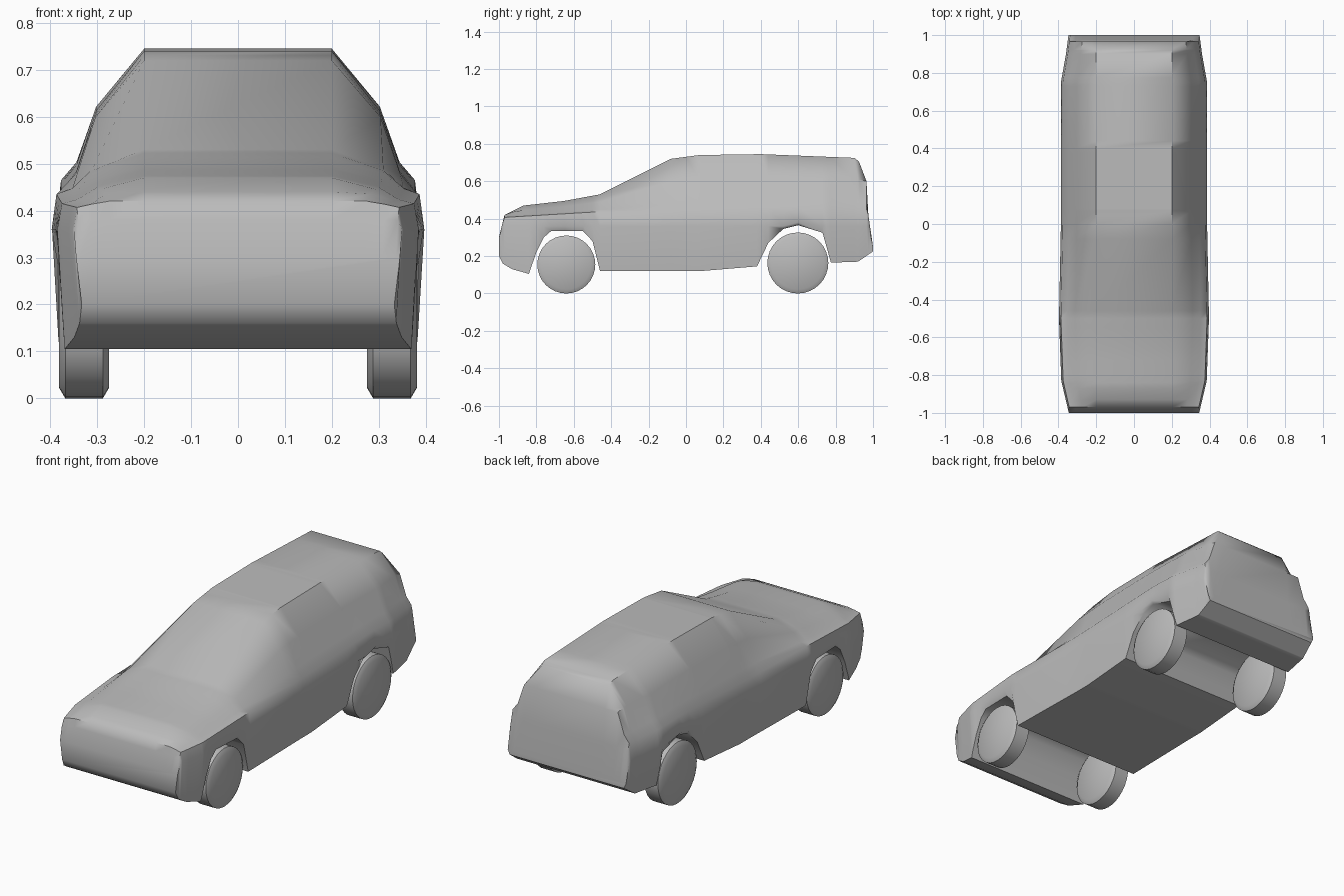
import bpy, bmesh, math

if "Cube" in bpy.data.objects:
    bpy.data.objects.remove(bpy.data.objects["Cube"])

grey = bpy.data.materials.new("plain grey")
grey.diffuse_color = (0.5, 0.5, 0.5, 1)
grey.use_nodes = True
grey.node_tree.nodes["Principled BSDF"].inputs["Base Color"].default_value = grey.diffuse_color

# Side-view outlines as (y, z) and plan half widths as (y, x)
ROOF = [(-1, .30), (-.97, .42), (-.87, .47), (-.65, .495), (-.46, .53), (-.08, .72), (.07, .74),
        (.4, .745), (.9, .725), (.925, .705), (.965, .60), (.975, .42), (1, .25)]
FLOOR = [(-1, .20), (-.98, .16), (-.93, .13), (-.84, .105), (-.80, .22), (-.76, .30), (-.72, .335),
         (-.55, .333), (-.50, .28), (-.46, .12), (.08, .12), (.38, .145), (.44, .27), (.52, .345),
         (.60, .365), (.73, .325), (.775, .165), (.92, .17), (1, .225)]
WIDTH = [(-1, .345), (-.83, .385), (-.5, .397), (0, .387), (.75, .387), (.9, .36), (1, .347)]
BELT = [(-1, .405), (-.5, .435), (0, .44), (.6, .465), (1, .45)]


def at(table, y):
    for (y0, a), (y1, b) in zip(table, table[1:]):
        if y <= y1:
            return a + (b - a) * (y - y0) / (y1 - y0)
    return table[-1][1]


def section(y):
    """Closed cross-section of the body, mirrored about x = 0."""
    top, low, w, belt = at(ROOF, y), at(FLOOR, y), at(WIDTH, y), at(BELT, y)
    full = at(ROOF, max(-.9, min(.9, y)))      # uncut height used at both ends
    rise, s = full - belt, w / .39
    half = [(.2, full), (.305 * s, belt + .57 * rise), (.347 * s, belt + .14 * rise),
            (.38 * s, belt), (w, max(.36, low + .015)), (.965 * w, low)]
    half = [(x, max(low, min(z, top))) for x, z in half]
    return [(x, y, z) for x, z in half] + [(-x, y, z) for x, z in reversed(half)]


def finish(name, bm, angle):
    bmesh.ops.recalc_face_normals(bm, faces=bm.faces)
    mesh = bpy.data.meshes.new(name)
    bm.to_mesh(mesh)
    bm.free()
    mesh.materials.append(grey)
    ob = bpy.data.objects.new(name, mesh)
    bpy.context.collection.objects.link(ob)
    bpy.ops.object.select_all(action='DESELECT')
    ob.select_set(True)
    bpy.context.view_layer.objects.active = ob
    bpy.ops.object.shade_smooth_by_angle(angle=math.radians(angle))
    return ob


# Body shell: loft through every station, with wheel arches in the floor line
bm = bmesh.new()
stations = sorted({y for t in (ROOF, FLOOR, WIDTH) for y, _ in t})
rings = [[bm.verts.new(p) for p in section(y)] for y in stations]
for a, b in zip(rings, rings[1:]):
    for i in range(len(a)):
        j = (i + 1) % len(a)
        bm.faces.new((a[i], a[j], b[j], b[i]))
bm.faces.new(rings[0])
bm.faces.new(rings[-1])
bmesh.ops.remove_doubles(bm, verts=bm.verts, dist=1e-4)
finish("car_body", bm, 50)


# Wheels: plain discs with chamfered rims
def wheel(name, side, y, r):
    bm = bmesh.new()
    loops = []
    for x, rad in ((.275, r - .022), (.288, r), (.368, r), (.381, r - .022)):
        loops.append([bm.verts.new((side * x, y + rad * math.cos(k * math.tau / 32),
                                    r + rad * math.sin(k * math.tau / 32))) for k in range(32)])
    for a, b in zip(loops, loops[1:]):
        for i in range(32):
            j = (i + 1) % 32
            bm.faces.new((a[i], a[j], b[j], b[i]))
    bm.faces.new(loops[0])
    bm.faces.new(loops[-1])
    finish(name, bm, 35)


for side, label in ((1, "right"), (-1, "left")):
    wheel("front_wheel_" + label, side, -.64, .155)
    wheel("rear_wheel_" + label, side, .598, .163)
